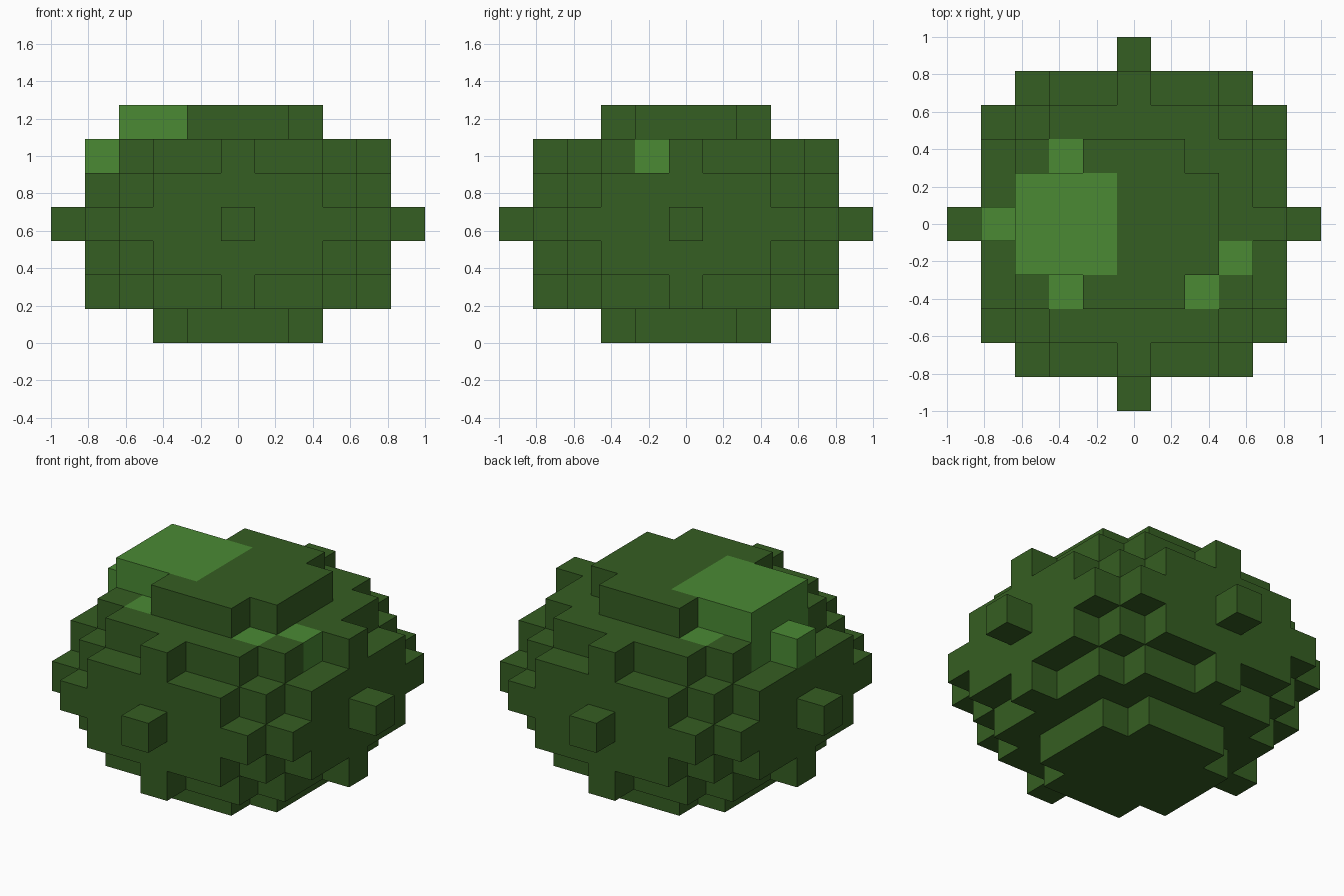
import bpy
import bmesh
from mathutils import Vector

if "Cube" in bpy.data.objects:
    bpy.data.objects.remove(bpy.data.objects["Cube"], do_unlink=True)

U = 2 / 11        # block size
HALF_HEIGHT = 3   # layers below the middle one


def material(name, rgb):
    mat = bpy.data.materials.new(name)
    mat.use_nodes = True
    mat.diffuse_color = (*rgb, 1)
    bsdf = mat.node_tree.nodes["Principled BSDF"]
    bsdf.inputs["Base Color"].default_value = (*rgb, 1)
    bsdf.inputs["Roughness"].default_value = 0.9
    return mat


def blob(centre, radius_sq, squash):
    """Grid cells inside a vertically flattened ball."""
    ci, cj, ck = centre
    r = range(-5, 6)
    return {(ci + i, cj + j, ck + k) for i in r for j in r for k in r
            if i * i + j * j + squash * k * k <= radius_sq}


def build_blocks(name, cells, solid, mat):
    """Mesh the sides of the cells that are not covered by a solid neighbour."""
    bm = bmesh.new()
    for cell in sorted(cells):
        centre = Vector(cell)
        for axis in range(3):
            for sign in (-1, 1):
                normal = Vector((0, 0, 0))
                normal[axis] = sign
                if tuple(int(c) for c in centre + normal) in solid:
                    continue
                a = Vector((0, 0, 0))
                a[(axis + 1) % 3] = 0.5
                b = normal.cross(a)
                mid = centre + normal * 0.5
                corners = (mid - a - b, mid + a - b, mid + a + b, mid - a + b)
                bm.faces.new([
                    bm.verts.new((p + Vector((0, 0, HALF_HEIGHT + 0.5))) * U)
                    for p in corners])
    bmesh.ops.remove_doubles(bm, verts=bm.verts, dist=0.001)
    mesh = bpy.data.meshes.new(name)
    bm.to_mesh(mesh)
    bm.free()
    mesh.materials.append(mat)
    obj = bpy.data.objects.new(name, mesh)
    bpy.context.collection.objects.link(obj)
    return obj


dark_green = material("dark leaf green", (0.036, 0.112, 0.016))
light_green = material("light leaf green", (0.069, 0.254, 0.034))

# Large flattened crown and two brighter leaf clusters set into its top
crown = blob((0, 0, 0), 25, 2.1)
big_cluster = blob((-2, 0, 2), 4, 1.5)
small_cluster = blob((2, -1, 2), 1, 1.5)
solid = crown | big_cluster | small_cluster

build_blocks("foliage_crown", crown - big_cluster - small_cluster, solid, dark_green)
build_blocks("large_leaf_cluster", big_cluster, solid, light_green)
build_blocks("small_leaf_cluster", small_cluster, solid, light_green)
